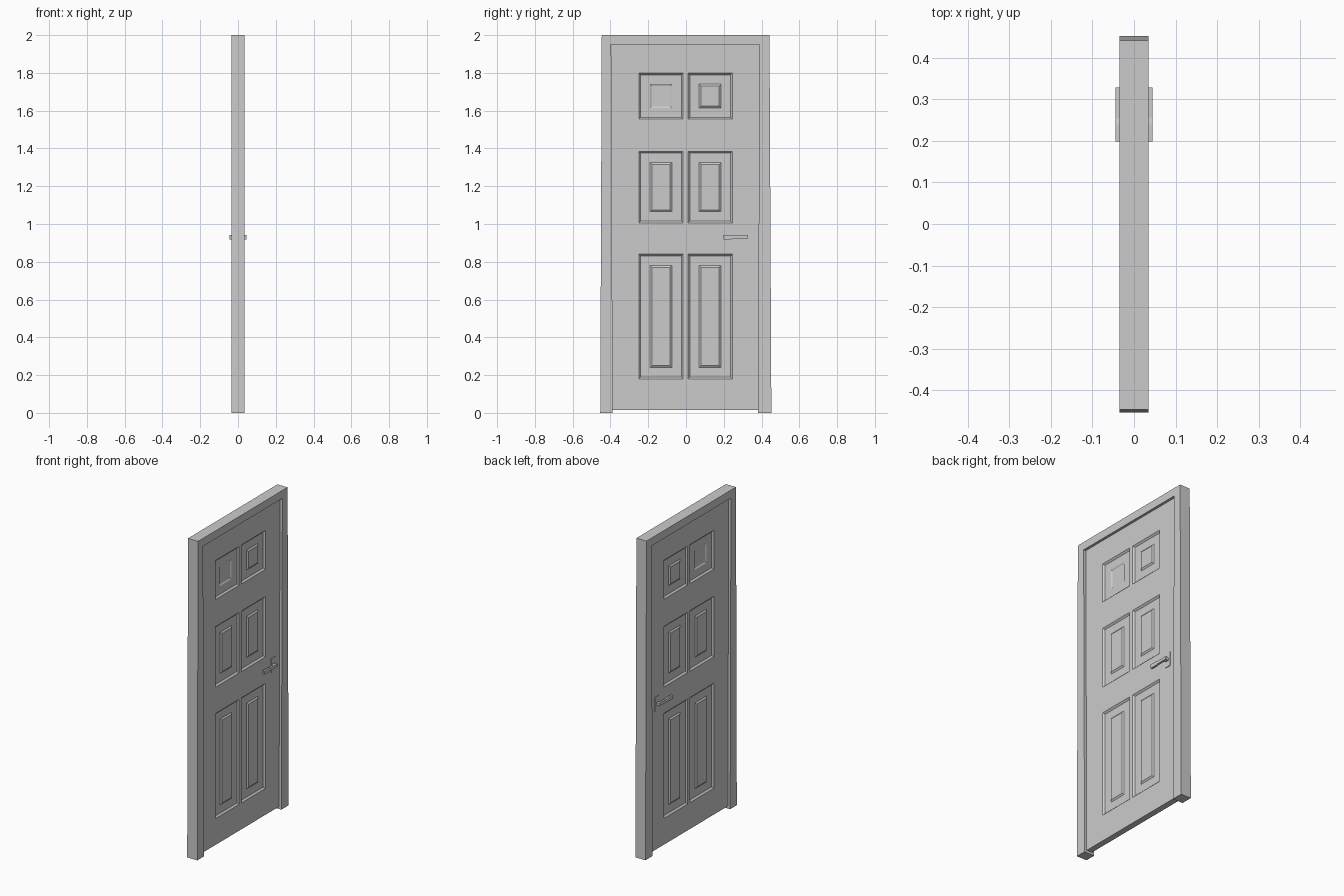
import bpy, bmesh
from mathutils import Vector

cube = bpy.data.objects.get("Cube")
if cube:
    bpy.data.objects.remove(cube, do_unlink=True)

GREY = (0.6, 0.6, 0.6, 1)
paint = bpy.data.materials.new("light_grey")
paint.use_nodes = True
paint.diffuse_color = GREY
paint.node_tree.nodes["Principled BSDF"].inputs["Base Color"].default_value = GREY


def finish(name, bm):
    bmesh.ops.recalc_face_normals(bm, faces=bm.faces[:])
    mesh = bpy.data.meshes.new(name)
    bm.to_mesh(mesh)
    bm.free()
    mesh.materials.append(paint)
    obj = bpy.data.objects.new(name, mesh)
    bpy.context.collection.objects.link(obj)
    return obj


def slab(outline, x0, x1):
    """Extrude a (y, z) outline from x0 to x1."""
    bm = bmesh.new()
    face = bm.faces.new([bm.verts.new((x0, y, z)) for y, z in outline])
    new = bmesh.ops.extrude_face_region(bm, geom=[face])["geom"]
    verts = [v for v in new if isinstance(v, bmesh.types.BMVert)]
    bmesh.ops.translate(bm, verts=verts, vec=(x1 - x0, 0, 0))
    bmesh.ops.recalc_face_normals(bm, faces=bm.faces[:])
    return bm


def rect(y0, y1, z0, z1):
    return [(y0, z0), (y1, z0), (y1, z1), (y0, z1)]


# Slightly tapered surround: two jambs and the head in one piece
finish("door_frame", slab(
    [(-0.454, 0), (-0.446, 2), (0.442, 2), (0.452, 0),
     (0.38, 0), (0.39, 1.95), (-0.396, 1.95), (-0.388, 0)], -0.035, 0.035))

# Door leaf, cut along the panel edges
columns = [(-0.25, -0.015), (0.01, 0.245)]
rows = [(0.18, 0.84), (1.005, 1.385), (1.555, 1.80)]
leaf = slab(rect(-0.395, 0.395, 0.015, 1.96), -0.019, 0.019)
for axis, spans in ((1, columns), (2, rows)):
    for cut in [c for span in spans for c in span]:
        co, no = Vector(), Vector()
        co[axis], no[axis] = cut, 1
        bmesh.ops.bisect_plane(leaf, geom=leaf.verts[:] + leaf.edges[:] + leaf.faces[:],
                               plane_co=co, plane_no=no)
leaf.normal_update()


def inside(value, spans):
    return any(a < value < b for a, b in spans)


# Sunken panels on both sides, each with a field in the middle
panels = []
for f in leaf.faces:
    c = f.calc_center_median()
    if abs(f.normal.x) > 0.9 and inside(c.y, columns) and inside(c.z, rows):
        panels.append(f)


def inset(faces, width, depth):
    bmesh.ops.inset_individual(leaf, faces=faces, thickness=width, depth=depth,
                               use_even_offset=True)


inset(panels, 0.010, -0.010)
inset(panels, 0.050, 0)
sunk = [f for f in panels if f.calc_center_median().y < 0 and f.calc_center_median().z > 1.5]
raised = [f for f in panels if f not in sunk]
inset(raised, 0.010, 0.007)
inset(sunk, 0.008, -0.005)
finish("door_leaf", leaf)

# Handles, mirrored to both sides
handle_parts = {
    "handle_plate": (rect(0.30, 0.34, 0.885, 0.975), 0.018, 0.023),
    "handle_neck": (rect(0.305, 0.325, 0.922, 0.938), 0.02, 0.038),
    "handle_lever": ([(0.198, 0.919), (0.24, 0.919), (0.255, 0.922), (0.328, 0.922),
                      (0.328, 0.94), (0.255, 0.94), (0.24, 0.943), (0.198, 0.943)],
                     0.034, 0.045),
}
for name, (outline, x0, x1) in handle_parts.items():
    part = finish(name, slab(outline, x0, x1))
    mirror = part.modifiers.new("both_sides", "MIRROR")
    mirror.use_axis = (True, False, False)
